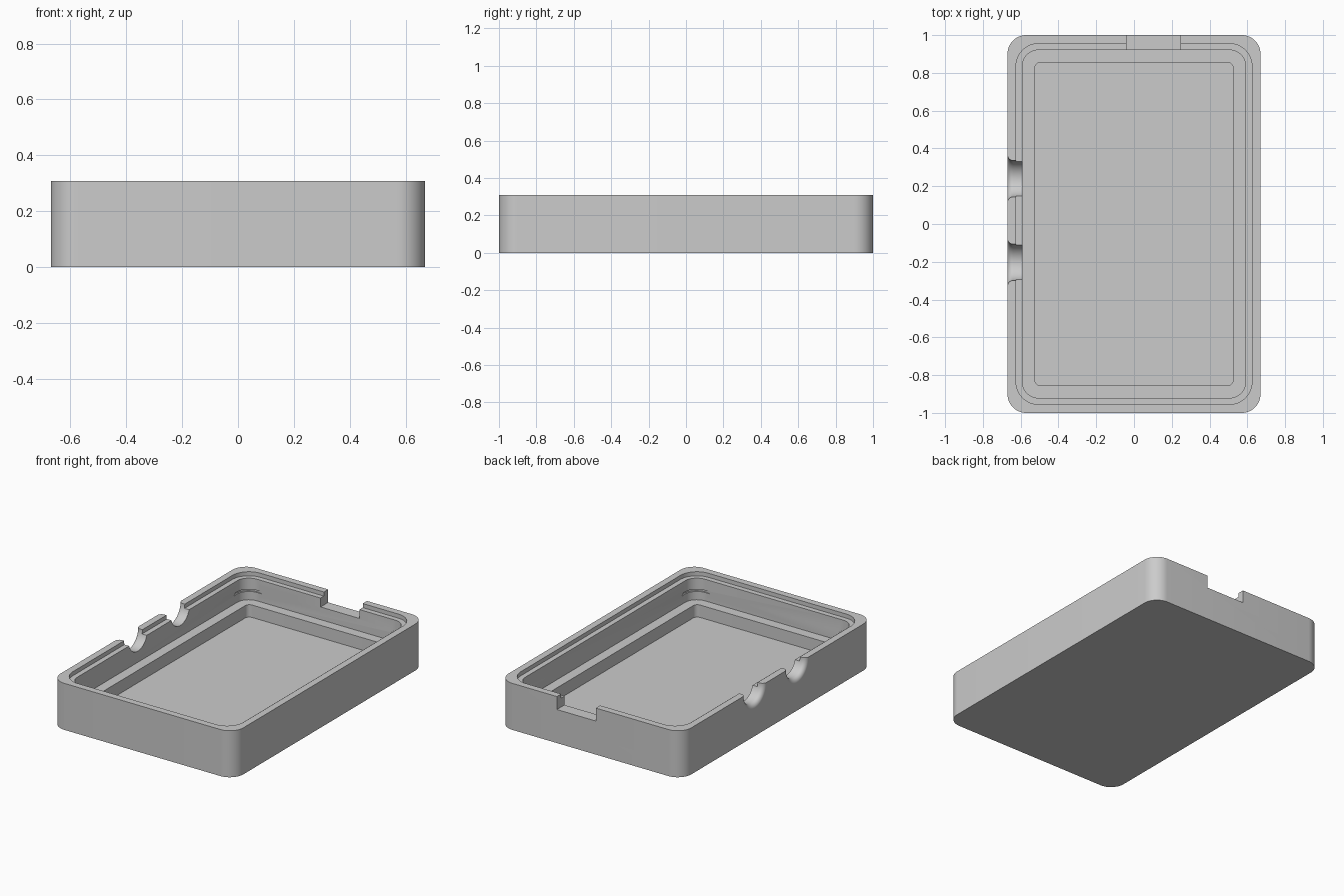
import bpy, bmesh
from math import sin, cos, pi
from mathutils import Matrix

cube = bpy.data.objects.get("Cube")
if cube:
    bpy.data.objects.remove(cube, do_unlink=True)

HEIGHT, HALF_X, HALF_Y = 0.308, 0.67, 1.0
LIP_Z, SHELF_Z, FLOOR_Z = 0.281, 0.138, 0.056
CORNER_STEPS = 12

grey = bpy.data.materials.new("plain grey")
grey.use_nodes = True
grey.diffuse_color = (0.6, 0.6, 0.6, 1)
grey.node_tree.nodes["Principled BSDF"].inputs["Base Color"].default_value = grey.diffuse_color


def make_object(name, bm):
    bmesh.ops.recalc_face_normals(bm, faces=bm.faces)
    mesh = bpy.data.meshes.new(name)
    bm.to_mesh(mesh)
    bm.free()
    mesh.materials.append(grey)
    obj = bpy.data.objects.new(name, mesh)
    bpy.context.collection.objects.link(obj)
    return obj


def skin_rings(name, rings):
    """Join equal rings of points into a closed solid with capped ends."""
    bm = bmesh.new()
    loops = [[bm.verts.new(p) for p in ring] for ring in rings]
    n = len(loops[0])
    for a, b in zip(loops, loops[1:]):
        for i in range(n):
            j = (i + 1) % n
            bm.faces.new((a[i], a[j], b[j], b[i]))
    bm.faces.new(loops[0][::-1])
    bm.faces.new(loops[-1])
    return make_object(name, bm)


def rounded_ring(inset, r, z):
    hx, hy = HALF_X - inset, HALF_Y - inset
    points = []
    for k, (sx, sy) in enumerate(((1, 1), (-1, 1), (-1, -1), (1, -1))):
        for i in range(CORNER_STEPS + 1):
            t = (k + i / CORNER_STEPS) * pi / 2
            points.append((sx * (hx - r) + r * cos(t), sy * (hy - r) + r * sin(t), z))
    return points


def notch_cutter(y, radius=0.096, flare=0.03, steps=8):
    """Round bore along x with a rounded mouth on the outer wall."""
    profile = [(-HALF_X - 0.04, radius + flare)]
    for i in range(steps + 1):
        t = i / steps * pi / 2
        profile.append((-HALF_X + flare * (1 - cos(t)), radius + flare * (1 - sin(t))))
    profile.append((-0.56, radius))
    sides = 48
    return skin_rings("round_notch_cutter", [
        [(x, y + r * cos(2 * pi * i / sides), HEIGHT + r * sin(2 * pi * i / sides))
         for i in range(sides)] for x, r in profile])


def box_cutter(x0, x1, y0, y1, z0, z1):
    bm = bmesh.new()
    bmesh.ops.create_cube(bm, size=1)
    bmesh.ops.scale(bm, verts=bm.verts, vec=(x1 - x0, y1 - y0, z1 - z0))
    bmesh.ops.translate(bm, verts=bm.verts, vec=((x0 + x1) / 2, (y0 + y1) / 2, (z0 + z1) / 2))
    return make_object("port_cutter", bm)


def slot_cutter(sx, sy):
    bm = bmesh.new()
    bmesh.ops.create_cone(bm, cap_ends=True, segments=48, radius1=0.09, radius2=0.09, depth=0.014,
                          matrix=Matrix.Translation((sx * 0.51, sy * 0.84, 0.2)))
    return make_object("corner_slot_cutter", bm)


# Tray: outer wall, rebated lip, cavity, shelf and floor pocket
tray = skin_rings("tray_case", [rounded_ring(*ring) for ring in (
    (0, 0.10, 0),
    (0, 0.10, HEIGHT),
    (0.045, 0.12, HEIGHT),
    (0.045, 0.12, LIP_Z),
    (0.079, 0.085, LIP_Z),
    (0.079, 0.085, SHELF_Z),
    (0.145, 0.03, SHELF_Z),
    (0.145, 0.03, FLOOR_Z))])

# Round cable notches, rear port opening and small corner slots
cutters = [notch_cutter(y) for y in (0.24, -0.203)]
cutters.append(box_cutter(-0.04, 0.245, 0.9, 1.05, 0.222, 0.4))
cutters += [slot_cutter(sx, sy) for sx in (-1, 1) for sy in (-1, 1)]

bpy.ops.object.select_all(action='DESELECT')
bpy.context.view_layer.objects.active = tray
tray.select_set(True)
for cutter in cutters:
    cutter.hide_render = True
    mod = tray.modifiers.new("cut", 'BOOLEAN')
    mod.operation = 'DIFFERENCE'
    mod.solver = 'EXACT'
    mod.object = cutter
    bpy.ops.object.modifier_apply(modifier=mod.name)
    bpy.data.objects.remove(cutter, do_unlink=True)

bpy.ops.object.shade_smooth_by_angle(angle=pi / 6)
